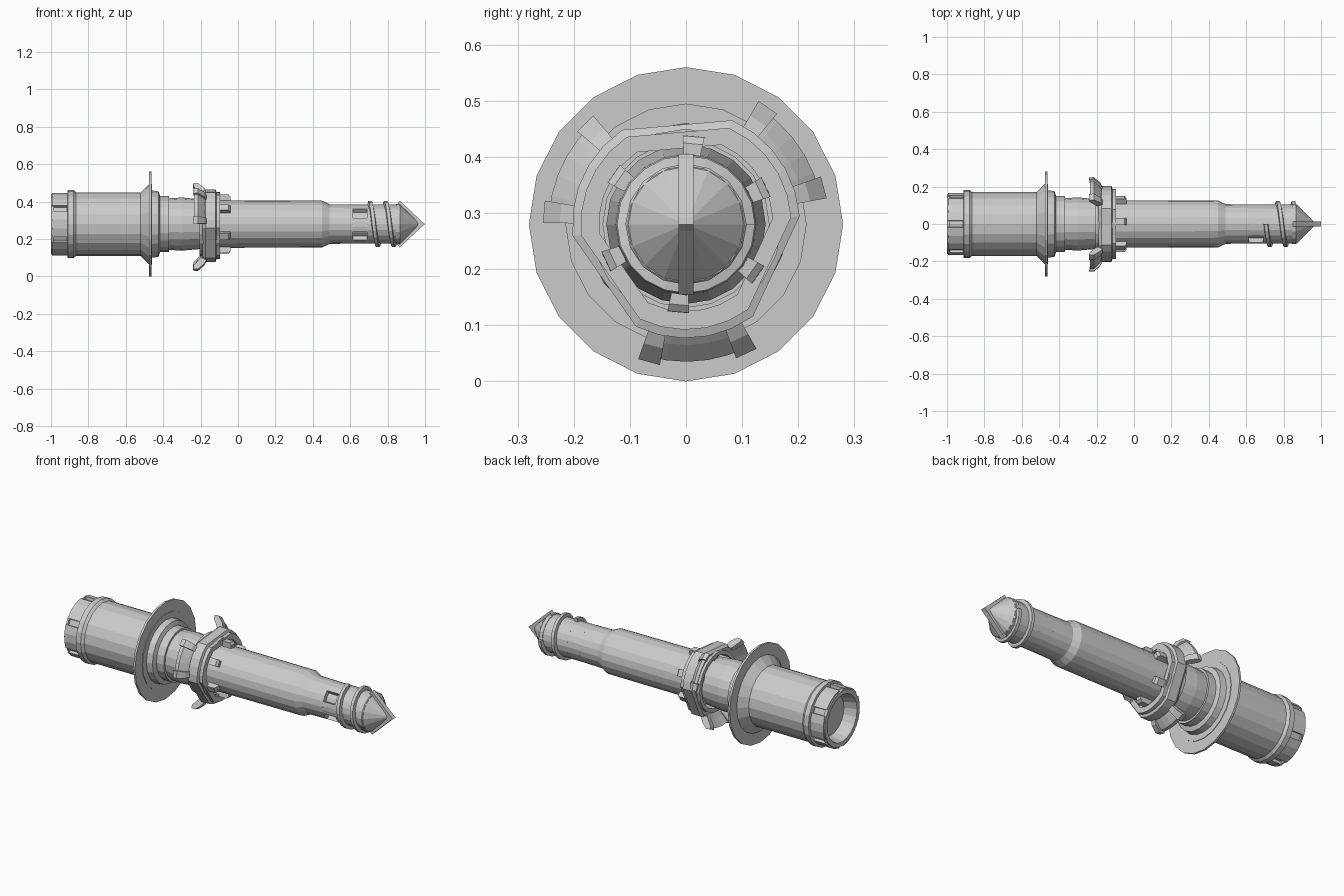
import bpy, bmesh
from math import sin, cos, radians

if "Cube" in bpy.data.objects:
    bpy.data.objects.remove(bpy.data.objects["Cube"])

AXIS_Z = 0.28   # height of the long axis, which runs along x


def sweep(name, section, angles, closed=False, lead=0.0):
    """Sweep a closed (x, radius) section round the x axis; lead = x travel per degree."""
    bm = bmesh.new()
    rings = []
    for a in angles:
        t, dx = radians(a), lead * (a - angles[0])
        rings.append([bm.verts.new((x + dx, r * cos(t), AXIS_Z + r * sin(t)))
                      for x, r in section])
    n, m = len(rings), len(section)
    for i in range(n if closed else n - 1):
        p, q = rings[i], rings[(i + 1) % n]
        for j in range(m):
            k = (j + 1) % m
            bm.faces.new((p[j], p[k], q[k], q[j]))
    if not closed:
        bm.faces.new(rings[0])
        bm.faces.new(rings[-1][::-1])
    bmesh.ops.remove_doubles(bm, verts=bm.verts, dist=1e-5)
    loose = [e for e in bm.edges if not e.link_faces]
    bmesh.ops.delete(bm, geom=loose, context='EDGES')
    bmesh.ops.recalc_face_normals(bm, faces=bm.faces)
    mesh = bpy.data.meshes.new(name)
    bm.to_mesh(mesh)
    bm.free()
    obj = bpy.data.objects.new(name, mesh)
    bpy.context.collection.objects.link(obj)
    return obj


def lathe(name, section, sides=20):
    return sweep(name, section, [360 * i / sides for i in range(sides)], True)


def span(a0, a1, steps):
    return [a0 + (a1 - a0) * i / steps for i in range(steps + 1)]


def block(x0, x1, r0, r1):
    return [(x0, r0), (x0, r1), (x1, r1), (x1, r0)]


# Rear sleeve with recessed end, collar and flared front
lathe("rear_sleeve", [
    (-0.93, 0), (-0.93, 0.115), (-1.0, 0.135), (-1.0, 0.16), (-0.985, 0.165),
    (-0.985, 0.153), (-0.915, 0.153), (-0.91, 0.182), (-0.88, 0.182),
    (-0.865, 0.17), (-0.52, 0.17), (-0.475, 0.215), (-0.46, 0.215),
    (-0.46, 0.18), (-0.425, 0.175), (-0.415, 0.145), (-0.415, 0)])

# Raised pads round the end, leaving narrow slots
for i in range(6):
    c = 60 * i
    sweep(f"end_pad_{i + 1}", block(-0.995, -0.91, 0.145, 0.168), span(c - 24, c + 24, 3))

# Wide thin flange
lathe("flange_disc", block(-0.475, -0.463, 0.16, 0.28))

# Neck, main barrel and slim nose shaft, with a reduced core at the windows
lathe("neck", [(-0.42, 0), (-0.42, 0.15), (-0.37, 0.15), (-0.37, 0.138),
               (-0.3, 0.142), (-0.22, 0.135), (-0.1, 0.125), (-0.1, 0)])
lathe("main_barrel", [(-0.11, 0), (-0.11, 0.127), (0.45, 0.125), (0.49, 0.106),
                      (0.615, 0.104), (0.615, 0.078), (0.69, 0.078), (0.69, 0.104),
                      (0.87, 0.104), (0.87, 0)])

# Shaft wall either side of the two windows
for i, (a0, a1, n) in enumerate([(-126, 128, 14), (162, 202, 3)]):
    sweep(f"window_wall_{i + 1}", block(0.61, 0.695, 0.07, 0.104), span(a0, a1, n))

# Three-lobed locking ring: arcs at each lobe joined by straight chords
lobes = [35, 155, 275]
sweep("locking_ring", [(-0.19, 0.155), (-0.19, 0.19), (-0.175, 0.203), (-0.12, 0.203),
                       (-0.115, 0.188), (-0.095, 0.188), (-0.095, 0.155)],
      [a for c in lobes for a in span(c - 31, c + 31, 5)], True)
lathe("ring_lip", block(-0.205, -0.1, 0.148, 0.17))

# Swept-back lugs with thicker ends
for i, c in enumerate(lobes):
    sweep(f"lug_{i + 1}", [(-0.165, 0.19), (-0.185, 0.215), (-0.215, 0.245),
                           (-0.235, 0.245), (-0.205, 0.205), (-0.19, 0.18)],
          span(c - 22, c + 22, 5))
    for side in (-1, 1):
        m = c + 20 * side
        sweep(f"lug_end_{i + 1}_{side}",
              [(-0.165, 0.195), (-0.18, 0.225), (-0.215, 0.255), (-0.24, 0.253),
               (-0.238, 0.235), (-0.2, 0.19)], span(m - 4.5, m + 4.5, 1))

# Small keys bridging the ring and the barrel
for i in range(6):
    c = 85 + 60 * i
    sweep(f"key_{i + 1}", [(-0.2, 0.12), (-0.2, 0.16), (-0.05, 0.158),
                           (-0.04, 0.145), (-0.04, 0.12)], span(c - 7, c + 7, 1))

# Thread near the nose
sweep("nose_thread", [(-0.013, 0.1), (-0.009, 0.123), (0.009, 0.123), (0.013, 0.1)],
      [0.712 and a for a in span(90, 720, 35)], lead=0.085 / 360).location.x = 0.705

# Pointed tip and its collar
lathe("tip_cone", [(0.845, 0), (0.845, 0.108), (0.865, 0.108), (0.975, 0)], 16)

# Cutting blade across the tip
bm = bmesh.new()
outline = [(0.845, 0.1), (0.865, 0.125), (0.985, 0.012), (1.0, 0)]
pts = outline + [(x, -z) for x, z in outline[-2::-1]]
sides = [[bm.verts.new((x, y, AXIS_Z + z)) for x, z in pts] for y in (-0.013, 0.013)]
bm.faces.new(sides[0])
bm.faces.new(sides[1][::-1])
for i in range(len(pts)):
    j = (i + 1) % len(pts)
    bm.faces.new((sides[0][j], sides[0][i], sides[1][i], sides[1][j]))
bmesh.ops.recalc_face_normals(bm, faces=bm.faces)
mesh = bpy.data.meshes.new("tip_blade")
bm.to_mesh(mesh)
bm.free()
bpy.context.collection.objects.link(bpy.data.objects.new("tip_blade", mesh))
